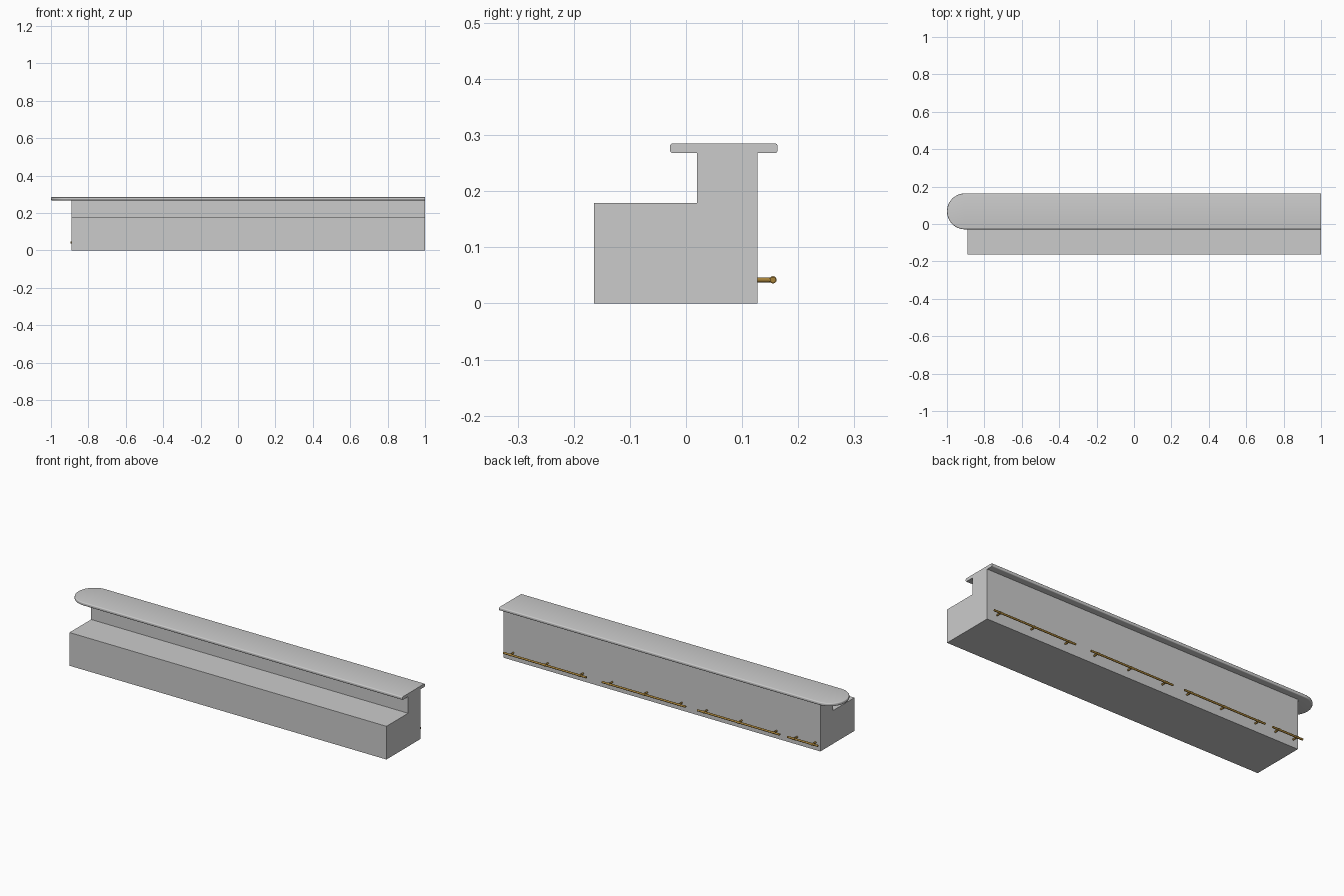
import bpy, bmesh, math
from mathutils import Matrix, Vector

if "Cube" in bpy.data.objects:
    bpy.data.objects.remove(bpy.data.objects["Cube"])


def finish(name, bm, mat=None, smooth=False):
    bmesh.ops.recalc_face_normals(bm, faces=bm.faces)
    me = bpy.data.meshes.new(name)
    bm.to_mesh(me)
    bm.free()
    ob = bpy.data.objects.new(name, me)
    bpy.context.collection.objects.link(ob)
    if mat:
        me.materials.append(mat)
    if smooth:
        bpy.context.view_layer.objects.active = ob
        ob.select_set(True)
        bpy.ops.object.shade_smooth_by_angle(angle=math.radians(40))
        ob.select_set(False)
    return ob


def loft(bm, loops):
    rings = [[bm.verts.new(p) for p in loop] for loop in loops]
    n = len(rings[0])
    for a, b in zip(rings, rings[1:]):
        for i in range(n):
            j = (i + 1) % n
            bm.faces.new((a[i], a[j], b[j], b[i]))
    bm.faces.new(rings[0])
    bm.faces.new(rings[-1])


def rod(bm, centre, radius, length, axis, sides=16):
    turn = Vector((0, 0, 1)).rotation_difference(Vector(axis)).to_matrix().to_4x4()
    bmesh.ops.create_cone(bm, cap_ends=True, segments=sides, radius1=radius,
                          radius2=radius, depth=length,
                          matrix=Matrix.Translation(centre) @ turn)


# Counter body: stepped profile run along x
LEFT, RIGHT, BACK = -0.89, 1.0, 0.127
profile = [(-0.164, 0), (BACK, 0), (BACK, 0.268), (0.02, 0.268), (0.02, 0.179), (-0.164, 0.179)]
bm = bmesh.new()
loft(bm, [[(x, y, z) for y, z in profile] for x in (LEFT, RIGHT)])
finish("counter_body", bm)

# Bar top: rounded left end, softly rounded edge, cut square on the right
R, CY, Z0, Z1 = 0.096, 0.0675, 0.268, 0.285


def outline(inset, z, steps=32):
    pts = [(RIGHT, CY + R - inset, z)]
    for i in range(steps + 1):
        a = math.pi / 2 + math.pi * i / steps
        pts.append((-1 + R + (R - inset) * math.cos(a), CY + (R - inset) * math.sin(a), z))
    return pts + [(RIGHT, CY - R + inset, z)]


edge = 0.005
layers = []
for i in range(5):
    a = math.pi / 2 * i / 4
    layers.append((edge * (1 - math.sin(a)), Z0 + edge * (1 - math.cos(a))))
layers += [(inset, Z0 + Z1 - z) for inset, z in reversed(layers)]
bm = bmesh.new()
loft(bm, [outline(inset, z) for inset, z in layers])
finish("bar_top", bm, smooth=True)

# Brass foot rails on the back face, with brackets and collars
brass = bpy.data.materials.new("brass")
brass.diffuse_color = (0.38, 0.22, 0.04, 1)
brass.use_nodes = True
brass.node_tree.nodes["Principled BSDF"].inputs["Base Color"].default_value = brass.diffuse_color
RAIL_Y, RAIL_Z = 0.155, 0.042
rails = [(0.485, 0.98, (0.525, 0.733, 0.94)),
         (-0.107, 0.392, (-0.065, 0.143, 0.35)),
         (-0.668, -0.177, (-0.63, -0.422, -0.215)),
         (-0.896, -0.714, (-0.862, -0.752))]
for k, (x0, x1, brackets) in enumerate(rails, 1):
    bm = bmesh.new()
    rod(bm, ((x0 + x1) / 2, RAIL_Y, RAIL_Z), 0.0053, x1 - x0, (1, 0, 0))
    for x in brackets:
        rod(bm, (x, (BACK + RAIL_Y) / 2, RAIL_Z), 0.0045, RAIL_Y - BACK, (0, 1, 0))
        rod(bm, (x, RAIL_Y, RAIL_Z), 0.0065, 0.012, (1, 0, 0))
    finish(f"foot_rail_{k}", bm, brass, smooth=True)
